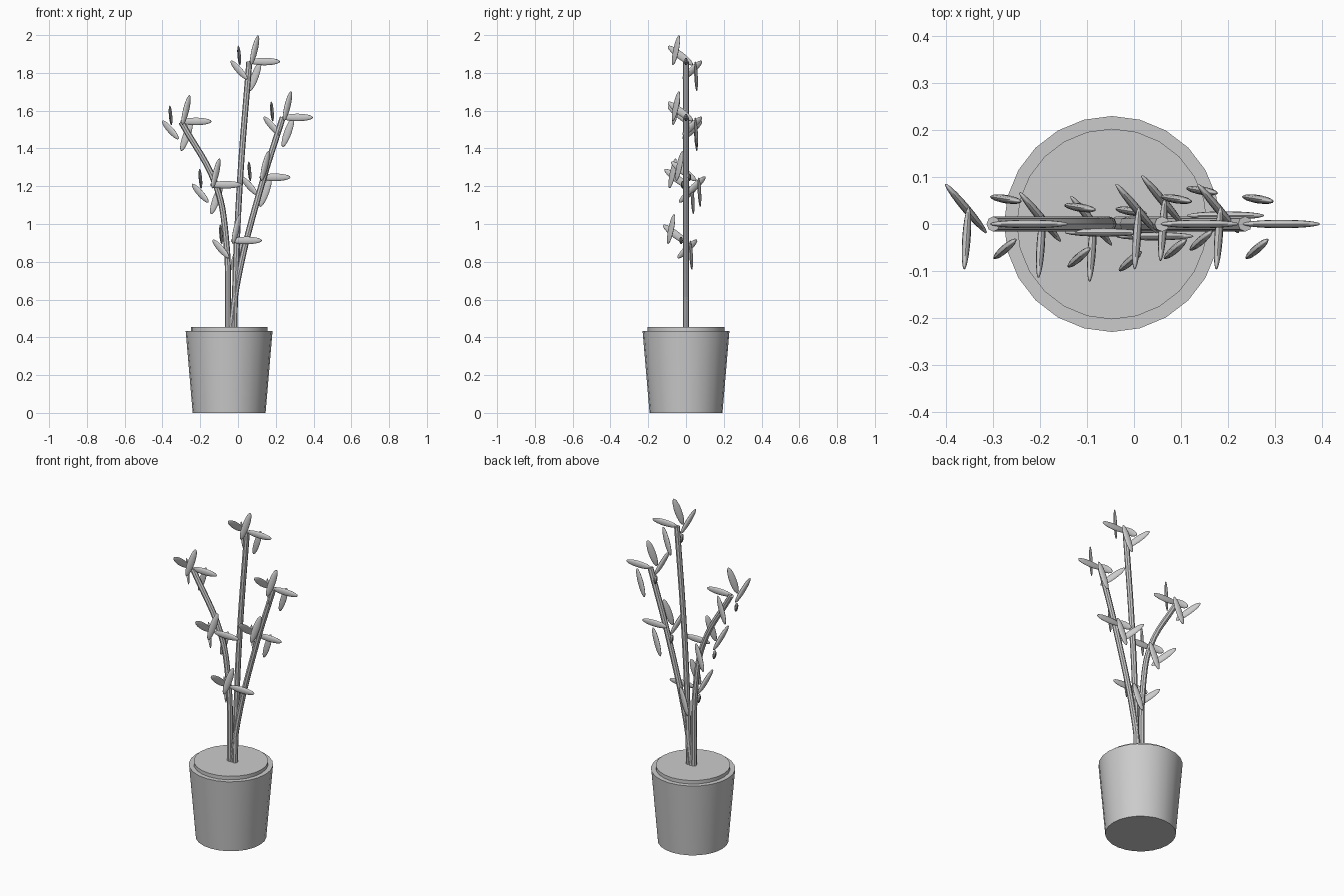
import bpy
from math import radians, sin, cos
from mathutils import Vector, Matrix

if "Cube" in bpy.data.objects:
    bpy.data.objects.remove(bpy.data.objects["Cube"])

PX = -0.047  # pot centre


def smooth(obj, angle=40):
    bpy.ops.object.select_all(action='DESELECT')
    obj.select_set(True)
    bpy.context.view_layer.objects.active = obj
    bpy.ops.object.shade_smooth_by_angle(angle=radians(angle))


def cone(name, r1, r2, z0, z1):
    bpy.ops.mesh.primitive_cone_add(vertices=24, radius1=r1, radius2=r2, depth=z1 - z0,
                                    location=(PX, 0, (z0 + z1) / 2))
    obj = bpy.context.object
    obj.name = name
    smooth(obj)


# Pot and the soil disc standing slightly proud of the rim
cone("pot", 0.193, 0.23, 0, 0.434)
cone("soil", 0.203, 0.203, 0.40, 0.455)


# Stems: bent tubes in the y = 0 plane
def stem(name, pts):
    cu = bpy.data.curves.new(name, 'CURVE')
    cu.dimensions = '3D'
    cu.bevel_depth = 0.016
    cu.bevel_resolution = 2
    cu.resolution_u = 6
    cu.use_fill_caps = True
    sp = cu.splines.new('BEZIER')
    sp.bezier_points.add(len(pts) - 1)
    for bp, (x, z) in zip(sp.bezier_points, pts):
        bp.co = (x, 0, z)
        bp.handle_left_type = bp.handle_right_type = 'AUTO'
    obj = bpy.data.objects.new(name, cu)
    bpy.context.collection.objects.link(obj)
    bpy.ops.object.select_all(action='DESELECT')
    obj.select_set(True)
    bpy.context.view_layer.objects.active = obj
    bpy.ops.object.convert(target='MESH')
    smooth(bpy.context.object)


stem("stem_middle", [(-0.02, 0.44), (-0.012, 0.75), (0.012, 1.25), (0.06, 1.86)])
stem("stem_left", [(-0.052, 0.44), (-0.066, 0.95), (-0.115, 1.20), (-0.30, 1.54)])
stem("stem_right", [(-0.038, 0.44), (0.0, 0.71), (0.12, 1.19), (0.237, 1.565)])

# One leaf shape: a flattened ellipsoid pointing along x
bpy.ops.mesh.primitive_uv_sphere_add(segments=12, ring_count=10, radius=1)
proto = bpy.context.object
proto.data.transform(Matrix.Rotation(radians(90), 4, 'Y'))
proto.data.transform(Matrix.Diagonal((0.083, 0.009, 0.02, 1)))
smooth(proto, 60)
leaf_mesh = proto.data
leaf_mesh.name = "leaf"
bpy.data.objects.remove(proto)

# Leaves of a cluster: centre, yaw, upward pitch
LEAVES = [
    ((0.088, -0.053, 1.920), 41, 72),
    ((0.140, 0.000, 1.860), 0, 0),
    ((0.090, 0.053, 1.782), -9, 70),
    ((0.006, -0.030, 1.892), -94, 37),
    ((0.005, 0.033, 1.815), 130, 35),
]
# Cluster offsets from the topmost one
CLUSTERS = {
    "top": (0, 0, 0),
    "left_tip": (-0.363, 0, -0.317),
    "right_tip": (0.174, 0, -0.296),
    "left_middle": (-0.205, -0.018, -0.652),
    "right_middle": (0.055, 0.018, -0.613),
    "low": (-0.096, -0.026, -0.947),
}
for cname, off in CLUSTERS.items():
    for i, (c, yaw, pitch) in enumerate(LEAVES):
        leaf = bpy.data.objects.new(f"leaf_{cname}_{i + 1}", leaf_mesh)
        leaf.location = Vector(c) + Vector(off)
        leaf.rotation_euler = (0, -radians(pitch), radians(yaw))
        bpy.context.collection.objects.link(leaf)
